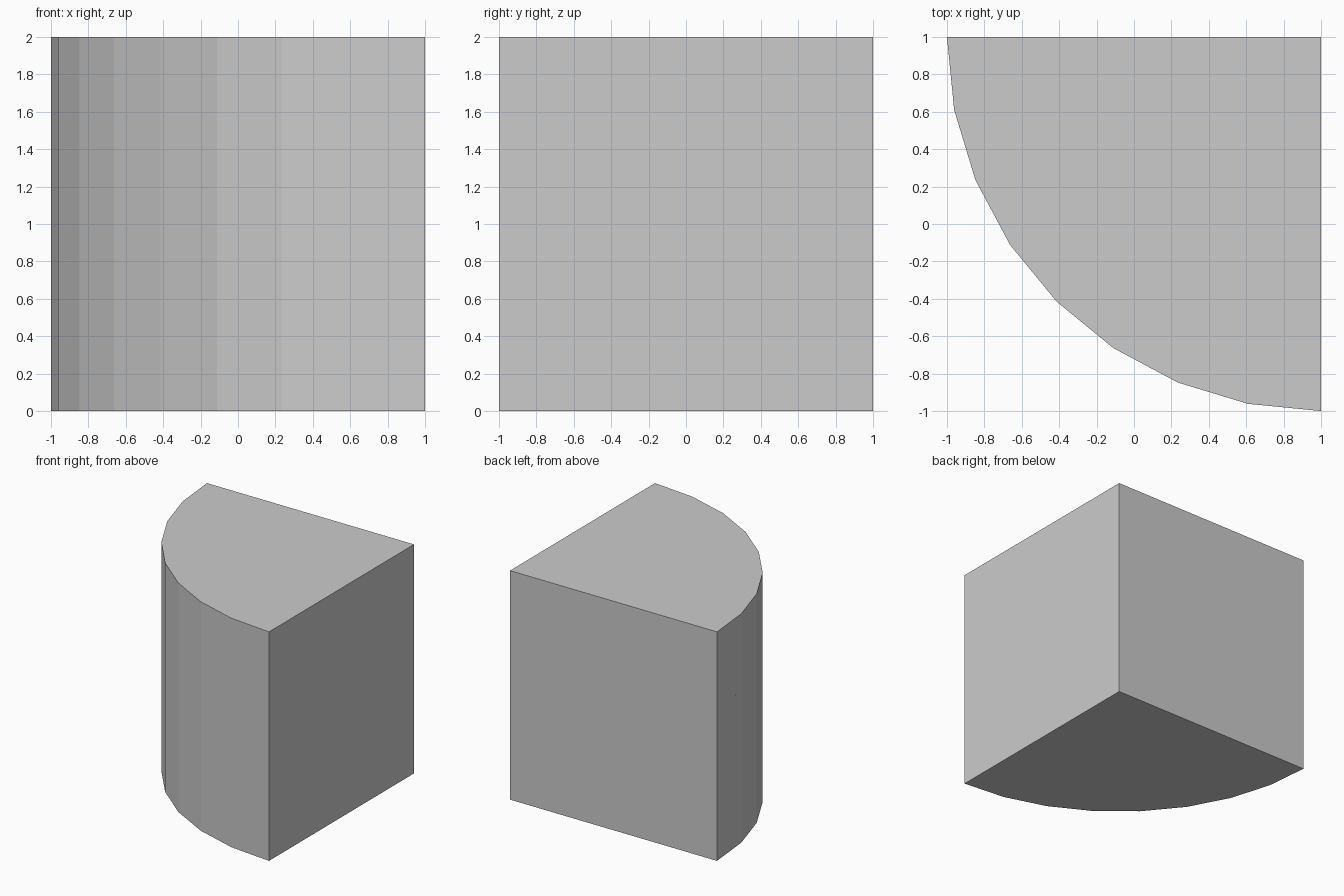
import bpy, bmesh, math
from mathutils import Vector

if "Cube" in bpy.data.objects:
    bpy.data.objects.remove(bpy.data.objects["Cube"])

# Fracture field: one linear function (gx, gy, gz, offset) per shard.
# Each shard is the region where its own function is the largest.
FIELD = {
    "shard_left_top":          (0, 0, 0, 0),
    "shard_back_top":          (-.258, 1.09, -.052, -.920),
    "shard_right_top":         (1.995, .128, -.0386, -.387),
    "shard_front_top":         (.886, -1, .3285, -.652),
    "shard_front_right_top":   (1.790, -.974, -.080, -.298),
    "shard_left_front_top":    (-.0895, -.2813, .16, -.378),
    "shard_front_right_base":  (.921, -1.231, -1.738, 1.6405),
    "shard_centre_base":       (.935, -.338, -1.94, 2.173),
    "shard_right_base":        (1.0146, -.246, -2.058, 2.152),
    "shard_corner_base":       (2.421, 1.571, -1.582, -.944),
    "shard_front_base":        (.702, -.906, -1.618, 1.907),
    "shard_left_middle":       (.403, .489, -1.309, 1.747),
    "shard_left_front_base":   (.037, -.2217, -2.02, 1.906),
    "shard_left_side":         (-.771, .192, -1.12, .677),
    "shard_left_back_edge":    (-.262, 1.17, -.929, .226),
    "shard_back_centre":       (.281, .4355, -1.3036, 1.676),
    "shard_left_base":         (-.333, -.0367, -2.13, 1.534),
}
SEGMENTS = 8


def quarter_cylinder():
    """Radius 2, height 2, with its square corner at x = 1, y = 1."""
    bm = bmesh.new()
    verts = [bm.verts.new((1, 1, 0))]
    for i in range(SEGMENTS + 1):
        a = math.pi + i * math.pi / 2 / SEGMENTS
        verts.append(bm.verts.new((1 + 2 * math.cos(a), 1 + 2 * math.sin(a), 0)))
    base = bm.faces.new(verts)
    top = bmesh.ops.extrude_face_region(bm, geom=[base], use_keep_orig=True)["geom"]
    bmesh.ops.translate(bm, vec=(0, 0, 2),
                        verts=[v for v in top if isinstance(v, bmesh.types.BMVert)])
    bmesh.ops.recalc_face_normals(bm, faces=bm.faces)
    return bm


def cut(bm, normal, offset):
    """Keep the side where normal . p + offset < 0 and cap the opening."""
    co = normal * (-offset / normal.length_squared)
    bmesh.ops.bisect_plane(bm, geom=bm.verts[:] + bm.edges[:] + bm.faces[:],
                           dist=1e-5, plane_co=co, plane_no=normal.normalized(),
                           clear_outer=True)
    rim = [e for e in bm.edges if e.is_boundary]
    if rim:
        bmesh.ops.holes_fill(bm, edges=rim, sides=0)


# Shards: the block trimmed by the plane shared with every other shard
for name, own in FIELD.items():
    bm = quarter_cylinder()
    for other_name, other in FIELD.items():
        if other_name != name:
            cut(bm, Vector(other[:3]) - Vector(own[:3]), other[3] - own[3])
    bmesh.ops.recalc_face_normals(bm, faces=bm.faces)
    mesh = bpy.data.meshes.new(name)
    bm.to_mesh(mesh)
    bm.free()
    bpy.context.collection.objects.link(bpy.data.objects.new(name, mesh))
